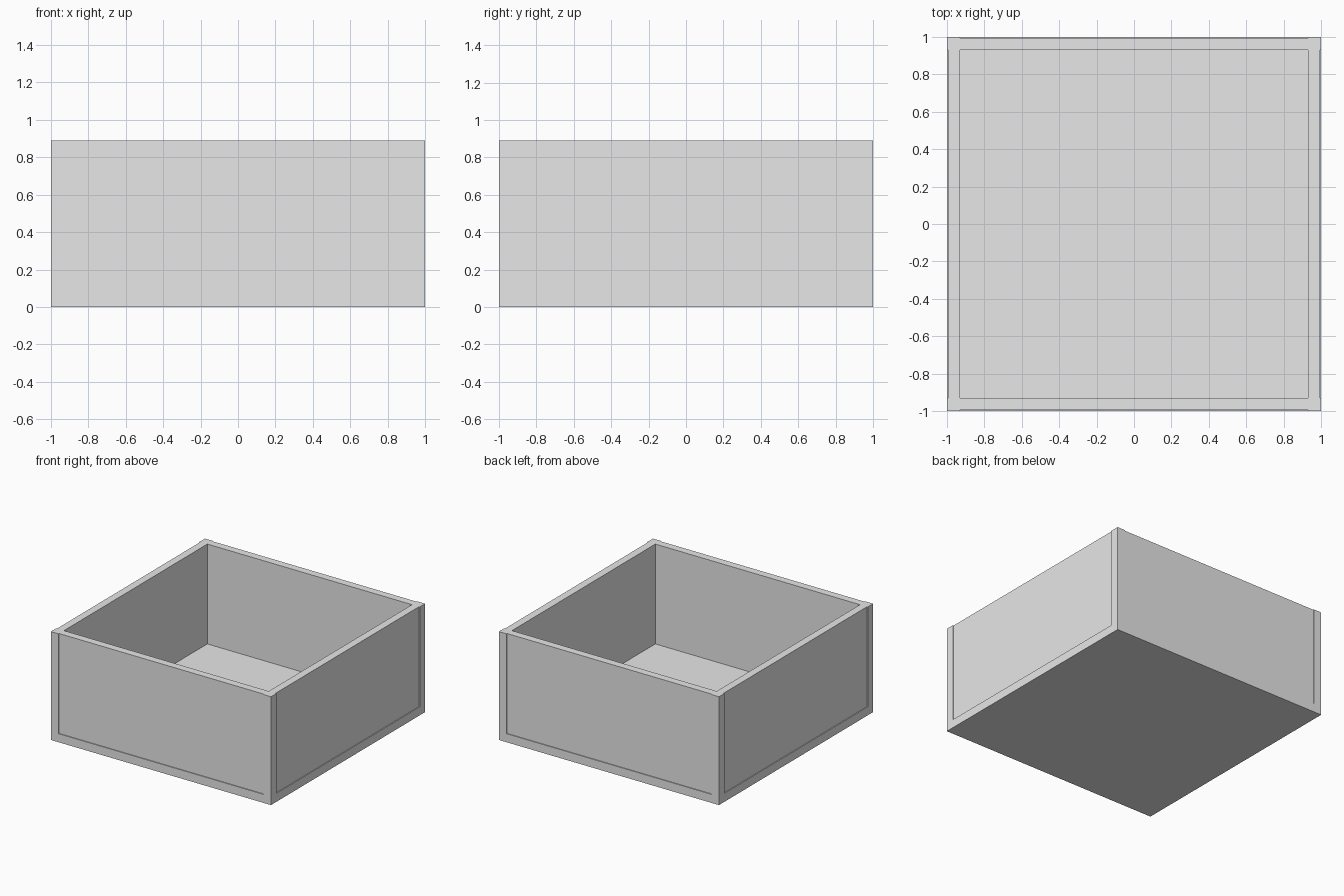
import bpy
import bmesh
from mathutils import Matrix

cube = bpy.data.objects.get("Cube")
if cube:
    bpy.data.objects.remove(cube, do_unlink=True)

HEIGHT = 0.89   # overall height
WALL = 0.07     # width of posts, thickness of floor
RECESS = 0.007  # how far the wall panels sit behind the frame
INNER = 1 - WALL

grey = bpy.data.materials.new("light_grey")
grey.use_nodes = True
grey.diffuse_color = (0.8, 0.8, 0.8, 1)
grey.node_tree.nodes["Principled BSDF"].inputs["Base Color"].default_value = (0.8, 0.8, 0.8, 1)


def box(name, low, high):
    """Add a box between two opposite corners."""
    size = [h - l for l, h in zip(low, high)]
    middle = [(h + l) / 2 for l, h in zip(low, high)]
    bm = bmesh.new()
    bmesh.ops.create_cube(bm, size=1, matrix=Matrix.Translation(middle) @ Matrix.Diagonal((*size, 1)))
    mesh = bpy.data.meshes.new(name)
    bm.to_mesh(mesh)
    bm.free()
    mesh.materials.append(grey)
    obj = bpy.data.objects.new(name, mesh)
    bpy.context.collection.objects.link(obj)
    return obj


# Floor slab, flush with the posts
box("floor", (-1, -1, 0), (1, 1, WALL))

# Square post at each corner
for side, x in (("right", -1), ("left", INNER)):
    for end, y in (("front", -1), ("back", INNER)):
        box(f"{end}_{side}_post", (x, y, WALL), (x + WALL, y + WALL, HEIGHT))

# Wall panels between the posts, set back slightly on the outside
outer = 1 - RECESS
box("front_panel", (-INNER, -outer, WALL), (INNER, -INNER, HEIGHT))
box("back_panel", (-INNER, INNER, WALL), (INNER, outer, HEIGHT))
box("right_panel", (-outer, -INNER, WALL), (-INNER, INNER, HEIGHT))
box("left_panel", (INNER, -INNER, WALL), (outer, INNER, HEIGHT))
